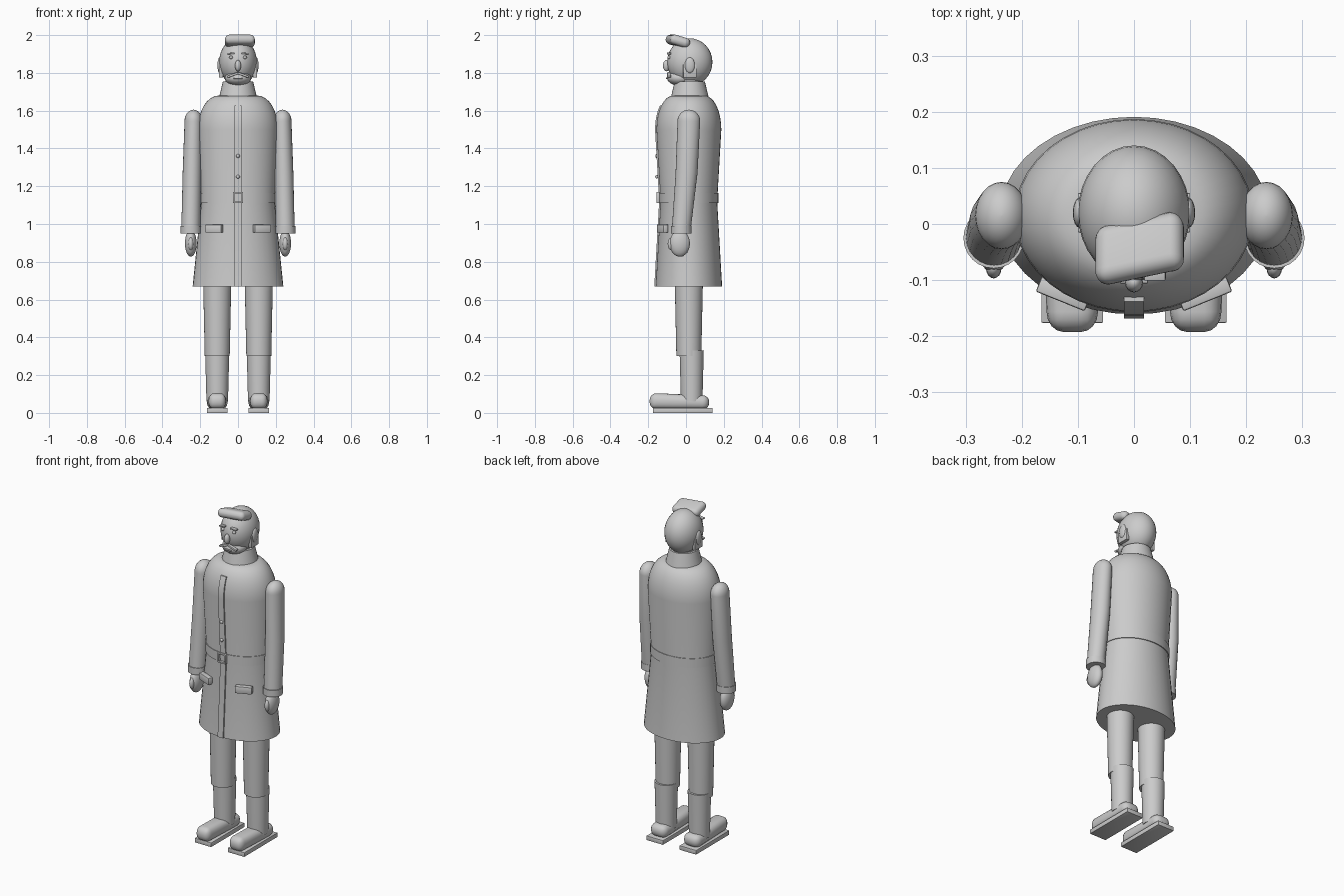
import bpy
import bmesh
import math
from mathutils import Matrix

if "Cube" in bpy.data.objects:
    bpy.data.objects.remove(bpy.data.objects["Cube"], do_unlink=True)

grey = (.6, .6, .6, 1)
material = bpy.data.materials.new("plain grey")
material.use_nodes = True
material.diffuse_color = grey
material.node_tree.nodes["Principled BSDF"].inputs["Base Color"].default_value = grey


def finish(name, bm, sharp_angle=40):
    """Turn a bmesh into a named, shaded object."""
    bmesh.ops.recalc_face_normals(bm, faces=bm.faces)
    mesh = bpy.data.meshes.new(name)
    bm.to_mesh(mesh)
    bm.free()
    mesh.materials.append(material)
    part = bpy.data.objects.new(name, mesh)
    bpy.context.collection.objects.link(part)
    bpy.ops.object.select_all(action="DESELECT")
    part.select_set(True)
    bpy.context.view_layer.objects.active = part
    bpy.ops.object.shade_smooth_by_angle(angle=math.radians(sharp_angle))
    return part


def loft(name, sections, sides=32, turn=0):
    """Skin over ellipses given as (z, centre x, centre y, radius x, radius y)."""
    bm = bmesh.new()
    angles = [math.tau * i / sides + turn for i in range(sides)]
    rings = []
    for z, x, y, width, depth in sections:
        rings.append([bm.verts.new((x + width * math.cos(a), y + depth * math.sin(a), z))
                      for a in angles])
    for low, high in zip(rings, rings[1:]):
        for i in range(sides):
            bm.faces.new((low[i - 1], low[i], high[i], high[i - 1]))
    bm.faces.new(rings[0])
    bm.faces.new(rings[-1])
    return finish(name, bm)


def dome(section, height, top_scale, steps=8):
    """Sections that round off a loft, shrinking to top_scale of its girth."""
    z, x, y, width, depth = section
    rounded = []
    for step in range(steps):
        angle = step / steps * math.pi / 2
        scale = top_scale + (1 - top_scale) * math.cos(angle)
        rounded.append((z + height * math.sin(angle), x, y, width * scale, depth * scale))
    rounded.append((z + height, x, y, width * max(top_scale, .02), depth * max(top_scale, .02)))
    return rounded


def ball(name, centre, radii, segments=24):
    bm = bmesh.new()
    bmesh.ops.create_uvsphere(bm, u_segments=segments, v_segments=segments // 2, radius=1)
    placement = Matrix.Translation(centre) @ Matrix.Diagonal((*radii, 1))
    bmesh.ops.transform(bm, matrix=placement, verts=bm.verts)
    return finish(name, bm, sharp_angle=60)


def box(name, centre, size, bevel=.002, degrees=0, axis="Z", segments=2):
    bm = bmesh.new()
    bmesh.ops.create_cube(bm, size=1)
    bmesh.ops.scale(bm, vec=size, verts=bm.verts)
    bmesh.ops.bevel(bm, geom=bm.edges[:], offset=bevel, segments=segments,
                    affect="EDGES", profile=.5)
    placement = Matrix.Translation(centre) @ Matrix.Rotation(math.radians(degrees), 4, axis)
    bmesh.ops.transform(bm, matrix=placement, verts=bm.verts)
    return finish(name, bm)


# Coat: flared skirt, narrow waist, rounded shoulders
body_y = .015
hem = (.67, 0, body_y, .24, .176)
waist = (1.12, 0, body_y, .194, .15)
chest = (1.5, 0, body_y, .213, .172)
coat = [hem, waist] + dome(chest, height=.18, top_scale=.48)
loft("coat", coat, sides=40)

# Belt and collar
loft("belt", [(z, 0, body_y, .2, .156) for z in (1.11, 1.165)], sides=40)
head_y = .02
loft("collar", [(z, 0, head_y, radius, radius) for z, radius in ((1.67, .1), (1.755, .08))])
loft("neck", [(z, 0, head_y, .066, .066) for z in (1.7, 1.82)])

# Placket follows the front line of the coat up to the collarbone
strip_width, strip_depth = .018 * math.sqrt(2), .007 * math.sqrt(2)
placket = [(z, 0, y - depth, strip_width, strip_depth)
           for z, x, y, width, depth in coat if z < 1.63]
loft("placket", placket, sides=4, turn=math.pi / 4)
for z in (1.25, 1.36):
    ball("button", (0, -.155, z), (.01, .008, .01), segments=16)

# Buckle: four bars around an opening
buckle_y, buckle_z = -.148, 1.14
for side in (-1, 1):
    box("buckle_side", (side * .023, buckle_y, buckle_z), (.009, .016, .058))
    box("buckle_bar", (0, buckle_y, buckle_z + side * .025), (.05, .016, .009))

# Head and face
face_y = -.09
ball("head", (0, head_y, 1.857), (.1, .12, .126), segments=32)
ball("jaw", (0, -.03, 1.773), (.07, .07, .042))
ball("nose", (0, -.104, 1.838), (.016, .018, .03), segments=16)
box("mouth", (0, -.1, 1.772), (.05, .012, .007))

# Swept hair roll above the forehead
hair = box("hair_roll", (.01, -.044, 1.968), (.158, .108, .052), bevel=.025,
           degrees=-17, axis="X", segments=5)
for vertex in hair.data.vertices:
    vertex.co.y += .012 * math.sin(vertex.co.x * 25)

for name, side in (("right", -1), ("left", 1)):
    # Facial features
    eye_x = side * .037
    ball(name + "_eye", (eye_x, face_y, 1.882), (.01, .009, .009), segments=16)
    box(name + "_eyebrow", (eye_x, face_y, 1.903), (.038, .022, .008),
        degrees=side * 6, axis="Y")
    box(name + "_moustache", (side * .028, face_y, 1.789), (.06, .02, .012), bevel=.004,
        degrees=side * 20, axis="Y")
    ball(name + "_ear", (side * .097, head_y, 1.84), (.012, .027, .042), segments=16)
    box(name + "_sideburn", (side * .09, head_y, 1.81), (.02, .07, .07))

    # Sleeve leaning forward and out towards the cuff, with a domed shoulder
    wrist_x, wrist_y = side * .25, -.025
    wrist = (.97, wrist_x, wrist_y, .05, .05)
    elbow = (1.27, side * .243, .003, .05, .058)
    shoulder = (1.545, side * .236, body_y, .047, .06)
    loft(name + "_sleeve", [wrist, elbow] + dome(shoulder, height=.06, top_scale=0), sides=24)
    loft(name + "_cuff", [(z, wrist_x, wrist_y, .054, .054) for z in (.95, .99)], sides=24)

    # Hand and thumb
    ball(name + "_palm", (wrist_x, -.033, .897), (.031, .054, .07))
    ball(name + "_thumb", (wrist_x, -.078, .895), (.014, .019, .034), segments=16)

    # Pocket flap turned to lie on the coat
    box(name + "_pocket", (side * .126, -.124, .976), (.094, .03, .042), bevel=.004,
        degrees=side * 22)

    # Trouser leg and boot shaft
    leg_x, shaft_y = side * .11, .03
    loft(name + "_leg", [(z, leg_x, body_y, radius, radius)
                         for z, radius in ((.3, .066), (.72, .075))])
    loft(name + "_boot_shaft", [(z, leg_x, shaft_y, radius, radius)
                                for z, radius in ((.06, .057), (.33, .064))])

    # Shoe: rounded foot, narrower at the toe and lower at the heel, on a flat sole
    foot = box(name + "_foot", (leg_x, -.035, .062), (.108, .315, .084), bevel=.036, segments=4)
    for vertex in foot.data.vertices:
        if vertex.co.y > .05:
            vertex.co.z *= .9
        elif vertex.co.y < -.15:
            vertex.co.x = leg_x + (vertex.co.x - leg_x) * .85
    box(name + "_sole", (leg_x, -.018, .013), (.11, .316, .026))
